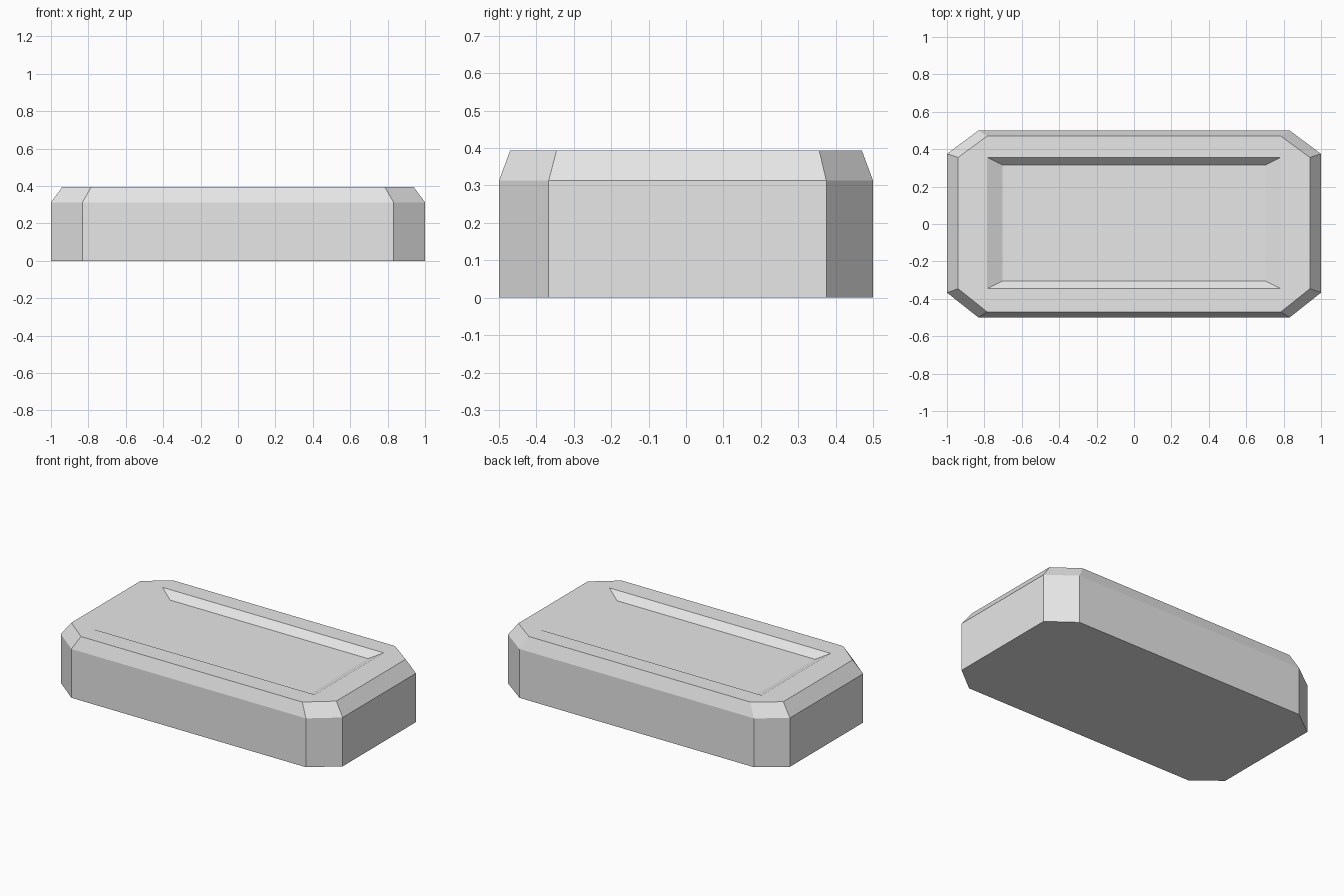
import bpy
import bmesh

cube = bpy.data.objects.get("Cube")
if cube:
    bpy.data.objects.remove(cube, do_unlink=True)

# Single light grey
grey = bpy.data.materials.new("light_grey")
grey.use_nodes = True
colour = (0.8, 0.8, 0.8, 1)
grey.diffuse_color = colour
grey.node_tree.nodes["Principled BSDF"].inputs["Base Color"].default_value = colour

bm = bmesh.new()


def ring(w, d, cx, front, back, z):
    """Eight-sided outline: half width, half depth, corner starts, height."""
    outline = [(-cx, -d), (cx, -d), (w, front), (w, back),
               (cx, d), (-cx, d), (-w, back), (-w, front)]
    return [bm.verts.new((x, y, z)) for x, y in outline]


def rectangle(w, front, back, z):
    corners = [(-w, front), (w, front), (w, back), (-w, back)]
    return [bm.verts.new((x, y, z)) for x, y in corners]


def bridge(low, high):
    n = len(low)
    for i in range(n):
        j = (i + 1) % n
        bm.faces.new((low[i], low[j], high[j], high[i]))


# Clipped-corner body with a sloped shoulder
base = ring(1, 0.5, 0.832, -0.367, 0.375, 0)
shoulder = ring(1, 0.5, 0.832, -0.367, 0.375, 0.313)
rim = ring(0.94, 0.47, 0.785, -0.346, 0.356, 0.394)
bm.faces.new(base[::-1])
bridge(base, shoulder)
bridge(shoulder, rim)

# Shallow tray with sloped walls
lip = rectangle(0.785, -0.346, 0.356, 0.394)
floor = rectangle(0.702, -0.304, 0.315, 0.35)
bridge(lip, floor)
bm.faces.new(floor)

# Flat border between the rim and the tray
for side in range(4):
    a, b = 2 * side, 2 * side + 1
    nxt = (side + 1) % 4
    bm.faces.new((rim[a], rim[b], lip[nxt], lip[side]))
    bm.faces.new((rim[b], rim[(b + 1) % 8], lip[nxt]))

bmesh.ops.recalc_face_normals(bm, faces=bm.faces)
mesh = bpy.data.meshes.new("tray_block")
bm.to_mesh(mesh)
bm.free()
mesh.materials.append(grey)
block = bpy.data.objects.new("tray_block", mesh)
bpy.context.collection.objects.link(block)
